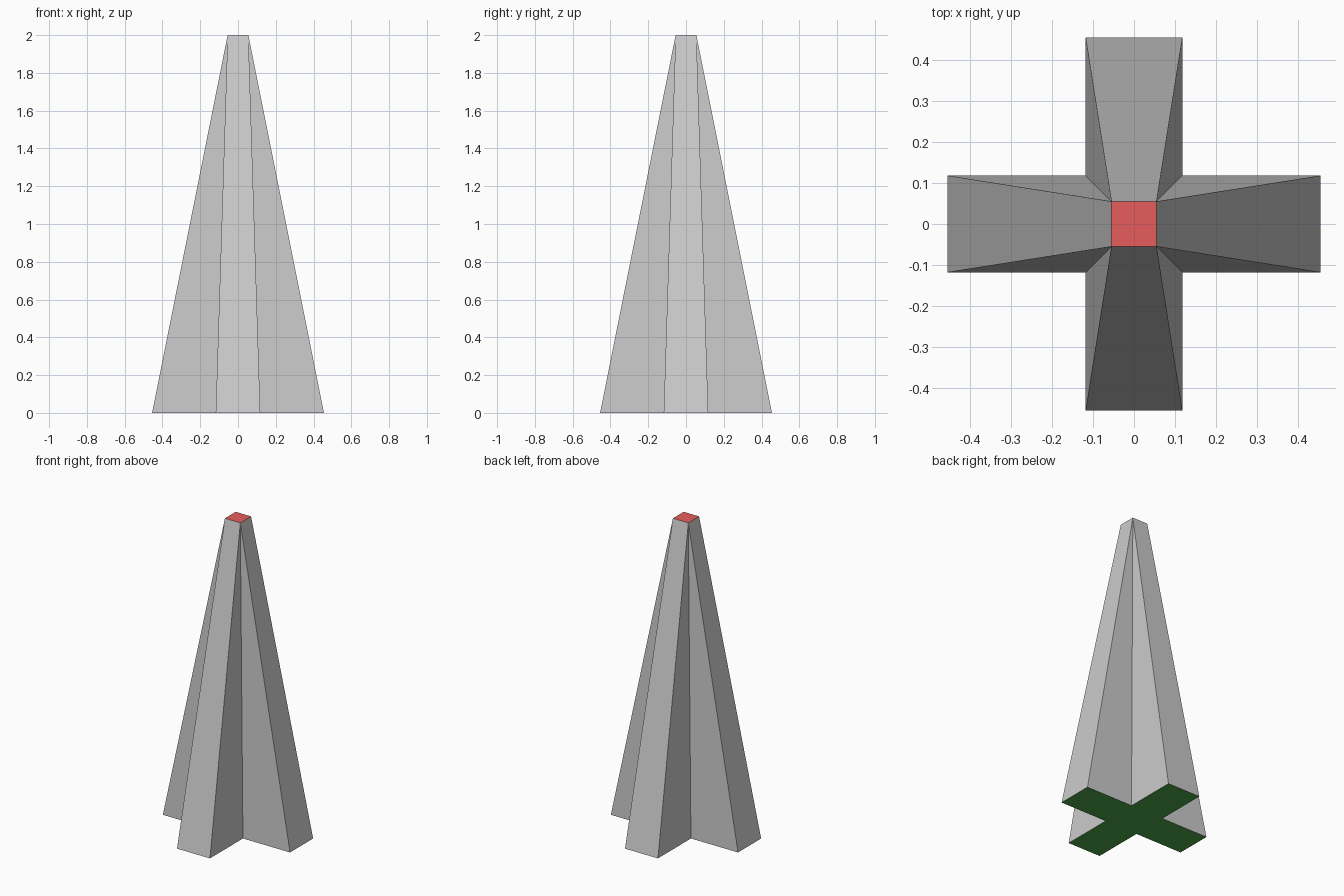
import bpy, bmesh
from mathutils import Matrix
from math import pi

if "Cube" in bpy.data.objects:
    bpy.data.objects.remove(bpy.data.objects["Cube"])

HEIGHT, ARM, HALF, TOP = 2.0, 0.455, 0.118, 0.055


def material(name, color):
    mat = bpy.data.materials.new(name)
    mat.diffuse_color = color
    mat.use_nodes = True
    mat.node_tree.nodes["Principled BSDF"].inputs["Base Color"].default_value = mat.diffuse_color
    return mat


bm = bmesh.new()

# Rings: four top corners, and four quarter-turn copies of one arm's footprint
top, base = [], []
for i in range(4):
    turn = Matrix.Rotation(i * pi / 2, 4, 'Z')
    add = lambda x, y, z: bm.verts.new(turn @ Matrix.Translation((x, y, z)).to_translation())
    top.append(add(TOP, TOP, HEIGHT))
    base.append([add(ARM, -HALF, 0), add(ARM, HALF, 0), add(HALF, HALF, 0)])

# Arm sides: sloped end face plus the two triangles meeting in each valley
for i in range(4):
    low, high, valley = base[i]
    next_low = base[(i + 1) % 4][0]
    bm.faces.new((low, high, top[i], top[i - 1]))
    bm.faces.new((high, valley, top[i]))
    bm.faces.new((valley, next_low, top[i]))

# Red tip and green cross-shaped underside
bm.faces.new(top).material_index = 1
bm.faces.new([v for arm in base for v in arm][::-1]).material_index = 2
bmesh.ops.recalc_face_normals(bm, faces=bm.faces)

mesh = bpy.data.meshes.new("cross_spire")
bm.to_mesh(mesh)
bm.free()
mesh.materials.append(material("body_grey", (0.8, 0.8, 0.8, 1)))
mesh.materials.append(material("tip_red", (0.8, 0.11, 0.11, 1)))
mesh.materials.append(material("base_green", (0.07, 0.38, 0.06, 1)))
bpy.context.collection.objects.link(bpy.data.objects.new("cross_spire", mesh))
